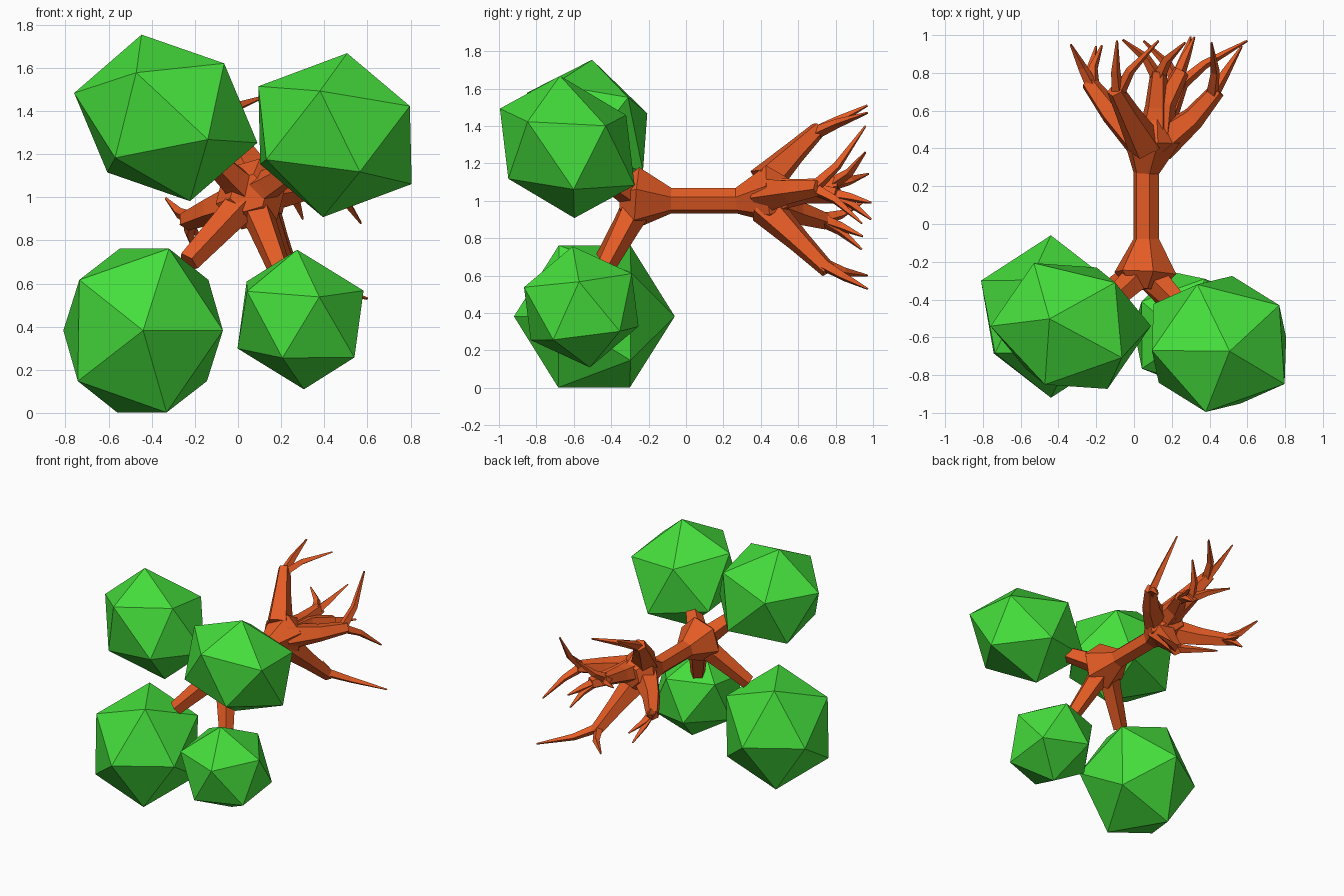
import bpy, bmesh, math
from mathutils import Vector, Matrix

if "Cube" in bpy.data.objects:
    bpy.data.objects.remove(bpy.data.objects["Cube"])


def material(name, col):
    m = bpy.data.materials.new(name)
    m.diffuse_color = (*col, 1)
    m.use_nodes = True
    m.node_tree.nodes["Principled BSDF"].inputs["Base Color"].default_value = m.diffuse_color
    return m


BARK = material("bark", (0.77, 0.105, 0.018))
LEAF = material("leaf", (0.06, 0.73, 0.045))


def finish(bm, name, mat):
    bmesh.ops.recalc_face_normals(bm, faces=bm.faces)
    me = bpy.data.meshes.new(name)
    bm.to_mesh(me)
    bm.free()
    me.materials.append(mat)
    ob = bpy.data.objects.new(name, me)
    bpy.context.collection.objects.link(ob)
    return ob


def tube(bm, pts, radii, sides, spin=0.0):
    """Faceted, capped tube through pts with one radius per point."""
    pts = [Vector(p) for p in pts]
    rings = []
    for i, (p, r) in enumerate(zip(pts, radii)):
        t = (pts[min(i + 1, len(pts) - 1)] - pts[max(i - 1, 0)]).normalized()
        u = t.cross(Vector((0.25, 0, 1))).normalized()
        v = u.cross(t)
        rings.append([bm.verts.new(p + r * (math.cos(a) * u + math.sin(a) * v))
                      for a in (spin + 2 * math.pi * k / sides for k in range(sides))])
    for a, b in zip(rings, rings[1:]):
        for k in range(sides):
            j = (k + 1) % sides
            bm.faces.new((a[k], a[j], b[j], b[k]))
    bm.faces.new(rings[0])
    bm.faces.new(rings[-1])


def foliage(name, centre, face):
    """Icosahedron fitted so that one face has the given corner offsets."""
    bm = bmesh.new()
    bmesh.ops.create_icosphere(bm, subdivisions=1, radius=1)
    bm.faces.ensure_lookup_table()
    src = Matrix([v.co for v in bm.faces[0].verts]).transposed()
    fit = Matrix(face).transposed() @ src.inverted()
    for v in bm.verts:
        v.co = fit @ v.co + Vector(centre)
    finish(bm, name, LEAF)


# Foliage clumps
foliage("foliage_upper_left", (-0.335, -0.54, 1.368),
        [(-0.137, -0.31, 0.21), (-0.235, -0.23, -0.185), (0.195, -0.333, -0.1)])
foliage("foliage_upper_right", (0.45, -0.635, 1.288),
        [(-0.07, -0.36, 0.205), (0.115, -0.315, -0.17), (0.347, -0.212, 0.135)])
foliage("foliage_lower_left", (-0.44, -0.49, 0.382),
        [(0, -0.43, 0), (0.37, -0.19, 0), (0.12, -0.19, 0.38)])
foliage("foliage_lower_right", (0.29, -0.56, 0.433),
        [(0.087, -0.306, 0.105), (-0.084, -0.27, -0.178), (0.25, -0.15, -0.176)])

# Trunk, flared at both ends
bm = bmesh.new()
tube(bm, [(0.05, -0.345, 1.02), (0.06, -0.26, 1.015), (0.065, -0.08, 1.0),
          (0.065, 0.27, 1.0), (0.09, 0.45, 1.035), (0.10, 0.55, 1.03)],
     [0.09, 0.17, 0.071, 0.071, 0.16, 0.09], 6, math.pi / 6)
finish(bm, "trunk", BARK)

# Branches holding the foliage
bm = bmesh.new()
for end in [(-0.15, -0.44, 1.21), (0.27, -0.46, 1.14),
            (-0.23, -0.43, 0.70), (0.20, -0.43, 0.65)]:
    start = Vector((0.06, -0.24, 1.01))
    mid = start.lerp(Vector(end), 0.4)
    tube(bm, [start, mid, end], [0.09, 0.072, 0.054], 5)
finish(bm, "branches", BARK)

# Roots: path to a knot, then thin forked tips
roots = [
    ([(0.06, 0.42, 1.10), (-0.03, 0.58, 1.26), (-0.10, 0.71, 1.385)],
     [(-0.09, 0.97, 1.51), (0.13, 0.97, 1.47)]),
    ([(0.13, 0.42, 1.03), (0.31, 0.56, 1.05), (0.44, 0.71, 1.07)],
     [(0.41, 0.96, 1.40), (0.57, 0.94, 0.88)]),
    ([(0.10, 0.42, 1.04), (0.12, 0.62, 1.06), (0.13, 0.81, 1.09)],
     [(0.27, 0.96, 1.26), (-0.06, 0.976, 1.144)]),
    ([(0.12, 0.42, 1.03), (0.16, 0.64, 1.05), (0.25, 0.81, 1.03)],
     [(0.32, 0.99, 0.99), (0.30, 0.99, 0.90)]),
    ([(0.05, 0.42, 1.00), (-0.12, 0.59, 0.94), (-0.24, 0.75, 0.89)],
     [(-0.335, 0.95, 0.995), (-0.17, 0.945, 0.81), (-0.20, 0.94, 0.74)]),
    ([(0.10, 0.42, 0.97), (0.18, 0.60, 0.79), (0.25, 0.76, 0.63)],
     [(0.60, 0.97, 0.53), (0.05, 0.97, 0.60)]),
]
bm = bmesh.new()
for path, tips in roots:
    tube(bm, path, [0.10, 0.066, 0.045], 5)
    knot = Vector(path[-1])
    back = knot.lerp(Vector(path[-2]), 0.2)
    for tip in tips:
        tip = Vector(tip)
        bend = knot.lerp(tip, 0.35) + Vector((0, 0.01, 0))
        tube(bm, [back, bend, tip], [0.036, 0.025, 0.006], 4)
finish(bm, "roots", BARK)
